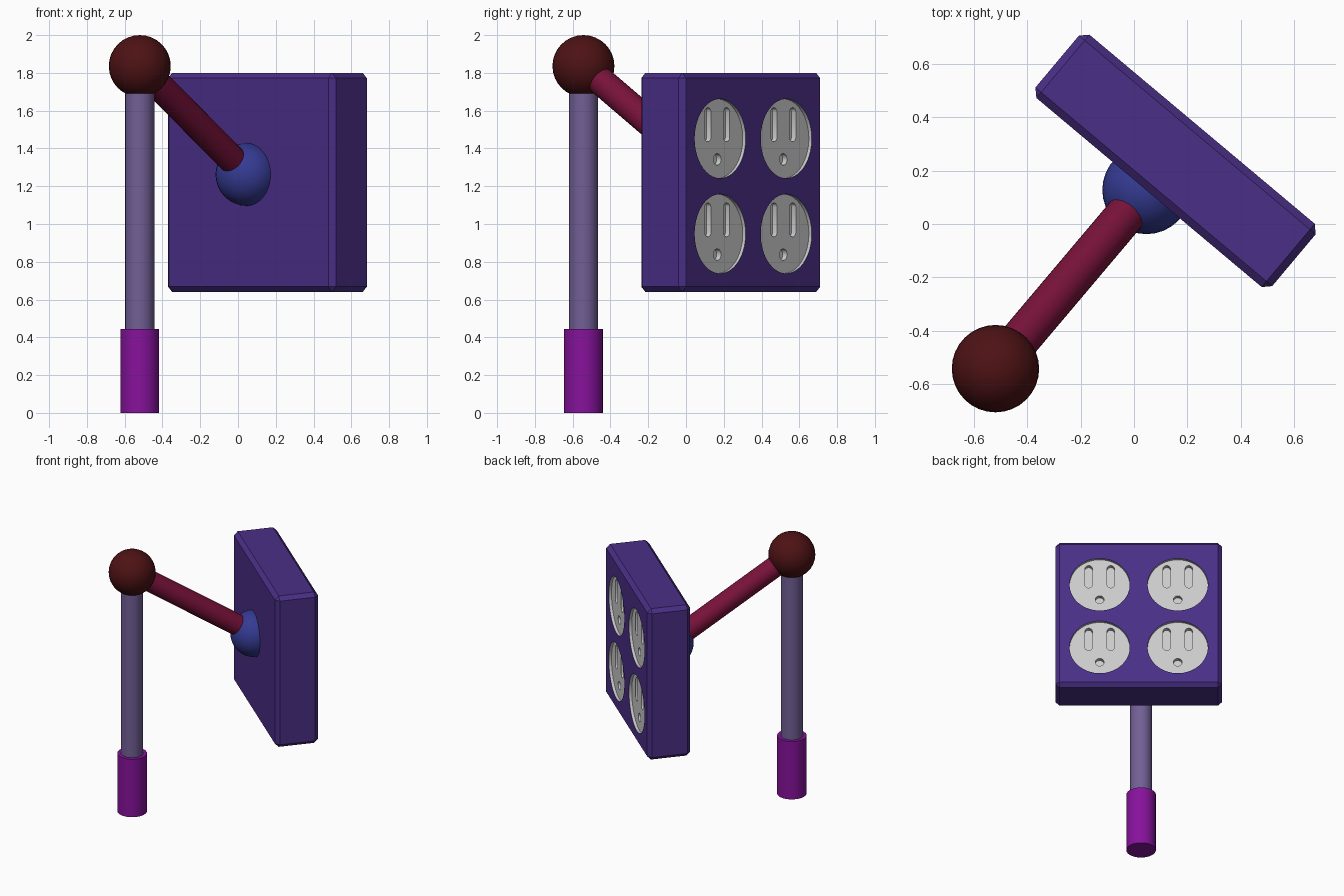
import bpy, bmesh, math
from mathutils import Vector, Matrix

if "Cube" in bpy.data.objects:
    bpy.data.objects.remove(bpy.data.objects["Cube"])


def material(name, color):
    m = bpy.data.materials.new(name)
    m.diffuse_color = (*color, 1)
    m.use_nodes = True
    m.node_tree.nodes["Principled BSDF"].inputs["Base Color"].default_value = m.diffuse_color
    return m


def finish(bm, name, mat, smooth=True):
    bmesh.ops.recalc_face_normals(bm, faces=bm.faces)
    mesh = bpy.data.meshes.new(name)
    bm.to_mesh(mesh)
    bm.free()
    ob = bpy.data.objects.new(name, mesh)
    bpy.context.collection.objects.link(ob)
    mesh.materials.append(mat)
    if smooth:
        smooth_object(ob)
    return ob


def activate(ob):
    bpy.ops.object.select_all(action='DESELECT')
    ob.select_set(True)
    bpy.context.view_layer.objects.active = ob


def smooth_object(ob):
    activate(ob)
    bpy.ops.object.shade_smooth_by_angle(angle=math.radians(30))


def rod(name, a, b, r, mat):
    a, b = Vector(a), Vector(b)
    d = b - a
    mat4 = Matrix.Translation((a + b) / 2) @ d.to_track_quat('Z', 'Y').to_matrix().to_4x4()
    bm = bmesh.new()
    bmesh.ops.create_cone(bm, cap_ends=True, segments=32, radius1=r, radius2=r,
                          depth=d.length, matrix=mat4)
    return finish(bm, name, mat)


def ball(name, center, r, mat):
    bm = bmesh.new()
    bmesh.ops.create_uvsphere(bm, u_segments=32, v_segments=16, radius=r,
                              matrix=Matrix.Translation(center))
    return finish(bm, name, mat)


def add_pin(bm, u, z, r, half, y0, y1, n):
    """Upright stadium (a circle when half is 0) extruded along local y."""
    pts = []
    for i in range(n):
        a = 2 * math.pi * (i + 0.5) / n
        pts.append((u + r * math.cos(a), z + r * math.sin(a) + math.copysign(half, math.sin(a))))
    near = [bm.verts.new((x, y0, h)) for x, h in pts]
    far = [bm.verts.new((x, y1, h)) for x, h in pts]
    bm.faces.new(near)
    bm.faces.new(far)
    for i in range(n):
        j = (i + 1) % n
        bm.faces.new((near[i], near[j], far[j], far[i]))


def carve(target, cutter):
    mod = target.modifiers.new("carve", 'BOOLEAN')
    mod.operation = 'DIFFERENCE'
    mod.solver = 'EXACT'
    mod.material_mode = 'TRANSFER'
    mod.object = cutter
    activate(target)
    bpy.ops.object.modifier_apply(modifier=mod.name)
    bpy.data.objects.remove(cutter)


dark_red = material("dark_red", (0.075, 0.006, 0.007))
crimson = material("crimson", (0.19, 0.006, 0.042))
lilac = material("lilac", (0.165, 0.115, 0.30))
purple = material("purple", (0.24, 0.006, 0.33))
indigo = material("indigo", (0.067, 0.028, 0.24))
blue = material("blue", (0.035, 0.043, 0.29))
grey = material("socket_grey", (0.6, 0.6, 0.6))

# Post, its foot sleeve, and the jointed arm
PX, PY = -0.52, -0.543
elbow, joint = (PX, PY, 1.836), (0.047, 0.128, 1.262)
rod("foot_sleeve", (PX, PY, 0), (PX, PY, 0.445), 0.103, purple)
rod("post", (PX, PY, 0.4), (PX, PY, 1.80), 0.077, lilac)
ball("elbow_ball", elbow, 0.164, dark_red)
rod("arm", elbow, joint, 0.075, crimson)
ball("mount_ball", joint, 0.166, blue)

# Chamfered outlet box, built square and turned at the end
W, T, H = 1.16, 0.31, 1.16
bm = bmesh.new()
bmesh.ops.create_cube(bm, size=1, matrix=Matrix.Diagonal((W, T, H, 1)))
bmesh.ops.bevel(bm, geom=bm.edges[:], offset=0.028, segments=1, affect='EDGES')
box = finish(bm, "outlet_box", indigo, smooth=False)

# Four round socket recesses, then slots and ground holes in their floors
face, floor = T / 2, T / 2 - 0.02
centres = [(u, z) for u in (-0.272, 0.272) for z in (-0.272, 0.232)]
recess, holes = bmesh.new(), bmesh.new()
for u, z in centres:
    add_pin(recess, u, z, 0.21, 0, floor, face + 0.1, 48)
    for s in (-1, 1):
        add_pin(holes, u + s * 0.077, z + 0.074, 0.026, 0.064, floor - 0.03, floor + 0.06, 16)
    add_pin(holes, u, z - 0.11, 0.031, 0, floor - 0.03, floor + 0.06, 16)
carve(box, finish(recess, "recess_cutter", grey, smooth=False))
carve(box, finish(holes, "hole_cutter", grey, smooth=False))
smooth_object(box)
box.matrix_world = Matrix.Translation((0.156, 0.237, 1.22)) @ Matrix.Rotation(math.radians(-40), 4, 'Z')
